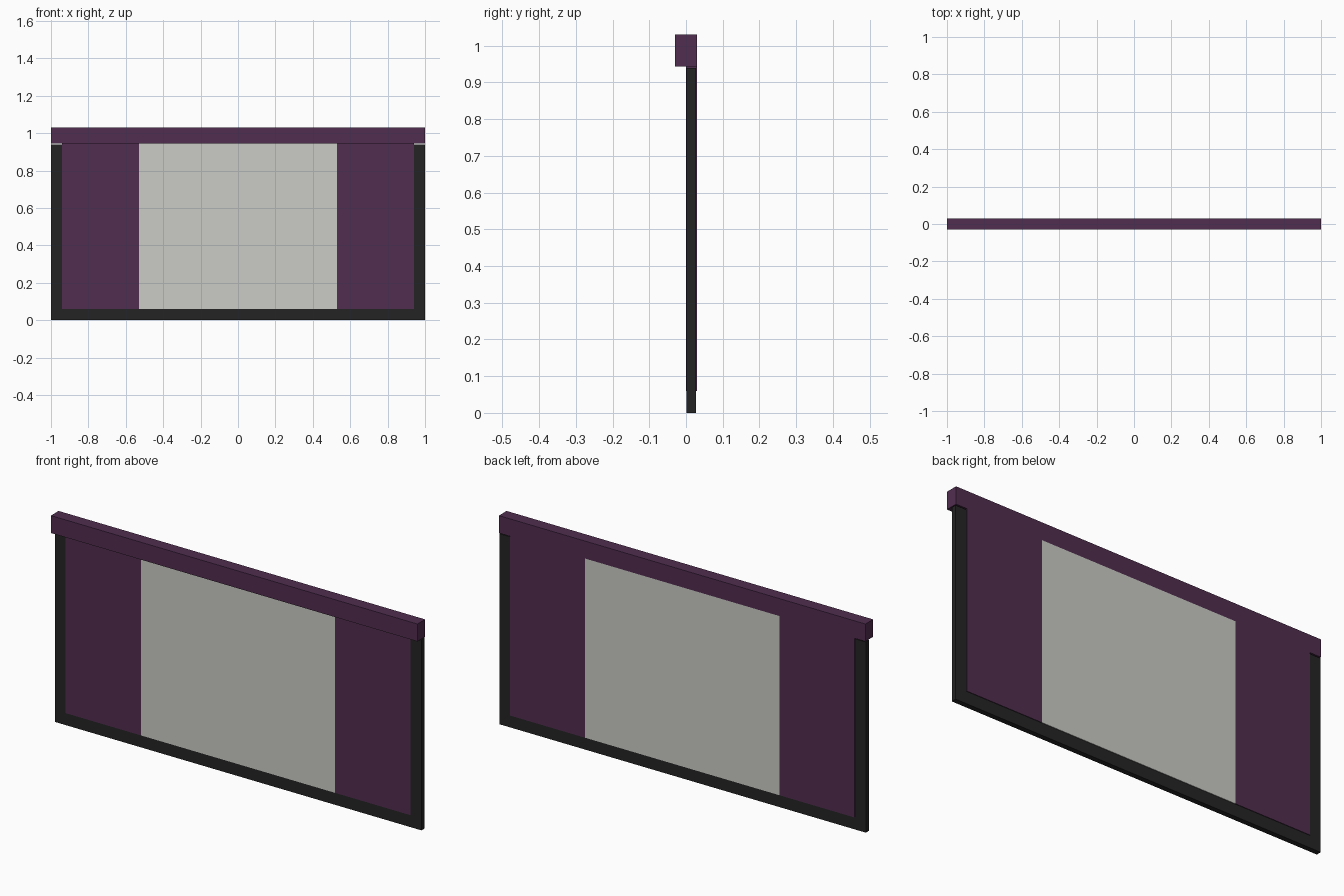
import bpy, bmesh

if "Cube" in bpy.data.objects:
    bpy.data.objects.remove(bpy.data.objects["Cube"])

def srgb(h):
    c = [int(h[i:i + 2], 16) / 255 for i in (0, 2, 4)]
    return [v / 12.92 if v <= 0.04045 else ((v + 0.055) / 1.055) ** 2.4 for v in c] + [1.0]

def material(name, hexcol):
    m = bpy.data.materials.new(name)
    m.diffuse_color = srgb(hexcol)
    m.use_nodes = True
    m.node_tree.nodes["Principled BSDF"].inputs["Base Color"].default_value = m.diffuse_color
    return m

purple = material("plum", "512E50")
black = material("charcoal", "232423")
grey = material("pale grey", "CBCBC6")

def extrude_profile(name, pts, y0, y1, mat):
    """Extrude an x-z outline from y0 to y1."""
    bm = bmesh.new()
    face = bm.faces.new([bm.verts.new((x, y0, z)) for x, z in pts])
    ext = bmesh.ops.extrude_face_region(bm, geom=[face])
    verts = [g for g in ext["geom"] if isinstance(g, bmesh.types.BMVert)]
    bmesh.ops.translate(bm, verts=verts, vec=(0, y1 - y0, 0))
    bmesh.ops.recalc_face_normals(bm, faces=bm.faces)
    me = bpy.data.meshes.new(name)
    bm.to_mesh(me)
    bm.free()
    me.materials.append(mat)
    ob = bpy.data.objects.new(name, me)
    bpy.context.collection.objects.link(ob)
    return ob

def slab(name, x0, x1, z0, z1, y0, y1, mat):
    return extrude_profile(name, [(x0, z0), (x1, z0), (x1, z1), (x0, z1)], y0, y1, mat)

W, INNER, GLASS = 1.0, 0.94, 0.53
SILL, HEAD, TOP = 0.06, 0.944, 1.03

# thick beam across the top
slab("top_beam", -W, W, HEAD, TOP, -0.03, 0.03, purple)

# U-shaped edge frame, a little thinner than the panels
extrude_profile("edge_frame", [(-W, 0), (W, 0), (W, 0.94), (INNER, 0.94), (INNER, SILL),
                               (-INNER, SILL), (-INNER, 0.94), (-W, 0.94)], 0.002, 0.027, black)

# side panels
for side, s in (("left", -1), ("right", 1)):
    a, b = sorted((s * GLASS, s * INNER))
    slab(side + "_panel", a, b, SILL, HEAD, 0.0, 0.03, purple)

# central pane
slab("centre_pane", -GLASS, GLASS, SILL, HEAD, 0.0, 0.03, grey)
